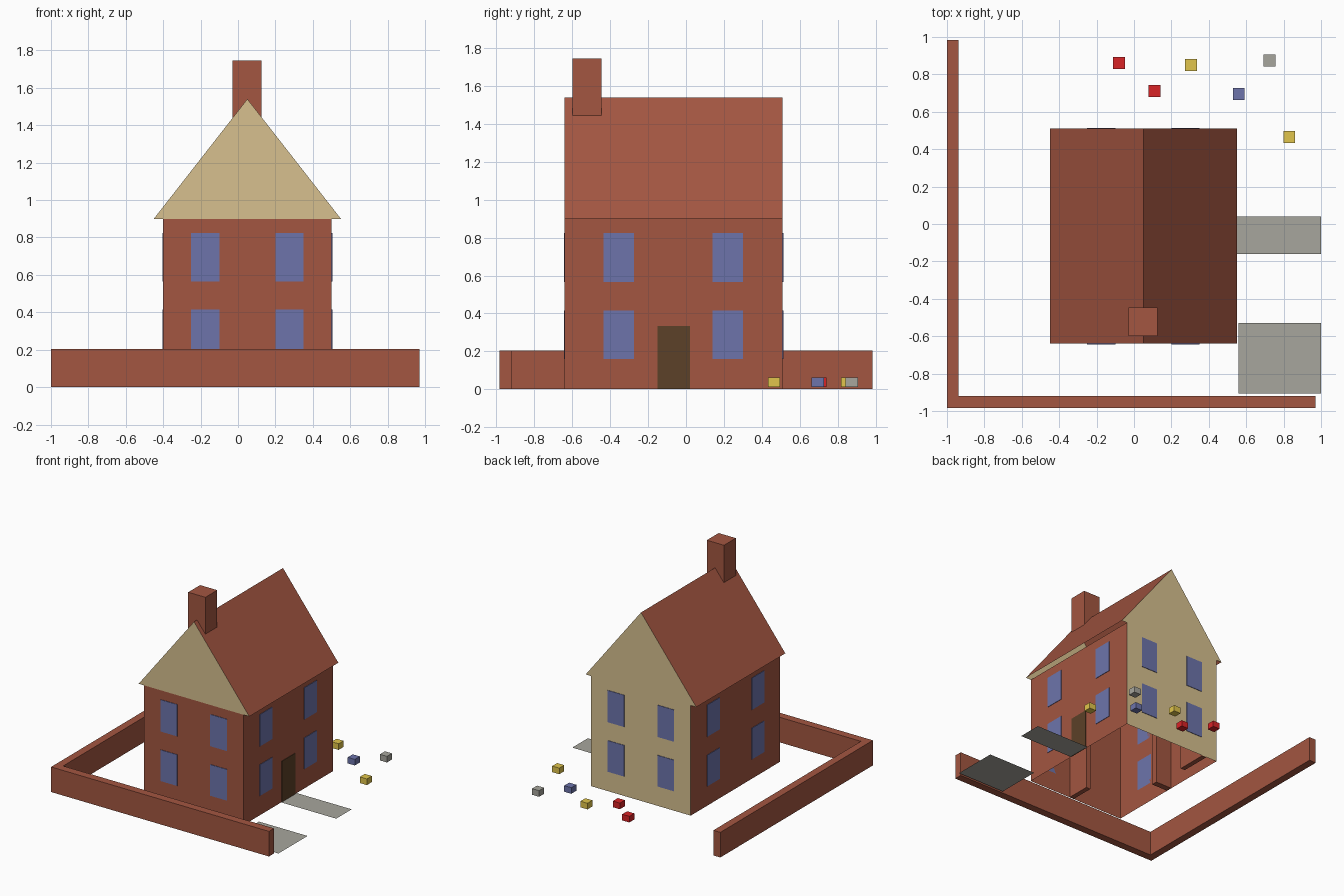
import bpy
import bmesh
from mathutils import Vector

if "Cube" in bpy.data.objects:
    bpy.data.objects.remove(bpy.data.objects["Cube"])


def material(name, r, g, b):
    def lin(c):
        c /= 255
        return c / 12.92 if c <= 0.04045 else ((c + 0.055) / 1.055) ** 2.4
    m = bpy.data.materials.new(name)
    m.diffuse_color = (lin(r), lin(g), lin(b), 1)
    m.use_nodes = True
    m.node_tree.nodes["Principled BSDF"].inputs["Base Color"].default_value = m.diffuse_color
    return m


BRICK = material("brick red", 163, 86, 65)
CREAM = material("cream", 215, 192, 143)
GLASS = material("window blue", 109, 116, 171)
WOOD = material("door brown", 92, 65, 40)
PAVING = material("paving grey", 167, 166, 157)
RED = material("bright red", 216, 35, 38)
YELLOW = material("yellow", 225, 197, 76)


def build(name, verts, faces, mats, indices=None):
    me = bpy.data.meshes.new(name)
    me.from_pydata(verts, [], faces)
    for m in mats:
        me.materials.append(m)
    for p in me.polygons:
        p.material_index = indices[p.index] if indices else 0
    ob = bpy.data.objects.new(name, me)
    bpy.context.collection.objects.link(ob)
    return ob


def box(name, lo, hi, mat):
    bm = bmesh.new()
    bmesh.ops.create_cube(bm, size=1)
    lo, hi = Vector(lo), Vector(hi)
    for v in bm.verts:
        v.co = (lo + hi) / 2 + v.co * (hi - lo)
    me = bpy.data.meshes.new(name)
    bm.to_mesh(me)
    bm.free()
    me.materials.append(mat)
    ob = bpy.data.objects.new(name, me)
    bpy.context.collection.objects.link(ob)
    return ob


# House extents
X0, X1, Y0, Y1 = -0.40, 0.50, -0.64, 0.51
EAVE, RIDGE, MID, OVER = 0.90, 1.54, 0.05, 0.05

# House walls: open shell, cream at the back
corners = [(X0, Y0), (X1, Y0), (X1, Y1), (X0, Y1)]
build("house_walls",
      [(x, y, z) for z in (0, EAVE) for x, y in corners],
      [(i, (i + 1) % 4, (i + 1) % 4 + 4, i + 4) for i in range(4)],
      [BRICK, CREAM], [0, 0, 1, 0])

# Roof: two slopes with cream gables
L, R = X0 - OVER, X1 + OVER
build("roof",
      [(x, y, z) for y in (Y0, Y1) for x, z in ((L, EAVE), (R, EAVE), (MID, RIDGE))],
      [(0, 1, 2), (4, 3, 5), (1, 4, 5, 2), (3, 0, 2, 5)],
      [BRICK, CREAM], [1, 1, 0, 0])

# Chimney
box("chimney", (-0.03, -0.60, 1.44), (0.125, -0.447, 1.745), BRICK)


# Wall plates: thin panels standing just proud of a wall
def plate(name, side, a, b, z0, z1, mat):
    t = 0.004
    if side in ("front", "back"):
        y0, y1 = (Y0 - t, Y0) if side == "front" else (Y1, Y1 + t)
        return box(name, (a, y0, z0), (b, y1, z1), mat)
    x0, x1 = (X0 - t, X0) if side == "left" else (X1, X1 + t)
    return box(name, (x0, a, z0), (x1, b, z1), mat)


for side in ("front", "back", "left", "right"):
    if side in ("front", "back"):
        spans = ((-0.25, -0.10), (0.20, 0.35))
    else:
        spans = ((-0.435, -0.275), (0.14, 0.30))
    for a, b in spans:
        for z0, z1 in ((0.16, 0.415), (0.565, 0.825)):
            plate(side + "_window", side, a, b, z0, z1, GLASS)
plate("front_door", "right", -0.15, 0.02, 0, 0.335, WOOD)

# Inner partitions, with openings between the stubs
T = 0.03
box("partition_front", (0.07, Y0 + 0.005, 0), (0.11, -0.44, 0.88), BRICK)
box("partition_left", (X0 + 0.005, -0.08, 0), (-0.25, -0.03, 0.88), BRICK)
box("partition_back", (-0.30, 0.25, 0), (-0.26, Y1 - 0.005, 0.88), BRICK)

# Garden wall: L-shaped
outline = [(-1, -0.985), (0.97, -0.985), (0.97, -0.92),
           (-0.937, -0.92), (-0.937, 0.985), (-1, 0.985)]
n = len(outline)
build("garden_wall",
      [(x, y, z) for z in (0, 0.205) for x, y in outline],
      [(i, (i + 1) % n, (i + 1) % n + n, i + n) for i in range(n)]
      + [tuple(range(n))[::-1], tuple(range(n, 2 * n))],
      [BRICK])

# Path and driveway: flat sheets on the ground
for name, x0, y0, y1 in (("path", X1, -0.16, 0.04),
                         ("driveway", 0.56, -0.905, -0.53)):
    build(name, [(x0, y0, 0.002), (1, y0, 0.002), (1, y1, 0.002), (x0, y1, 0.002)],
          [(0, 1, 2, 3)], [PAVING])

# Loose blocks in the garden
for x, y, mat in ((-0.08, 0.86, RED), (0.11, 0.71, RED),
                  (0.305, 0.85, YELLOW), (0.83, 0.465, YELLOW),
                  (0.56, 0.695, GLASS), (0.725, 0.875, PAVING)):
    box("garden_block", (x - 0.032, y - 0.032, 0.013), (x + 0.032, y + 0.032, 0.063), mat)
